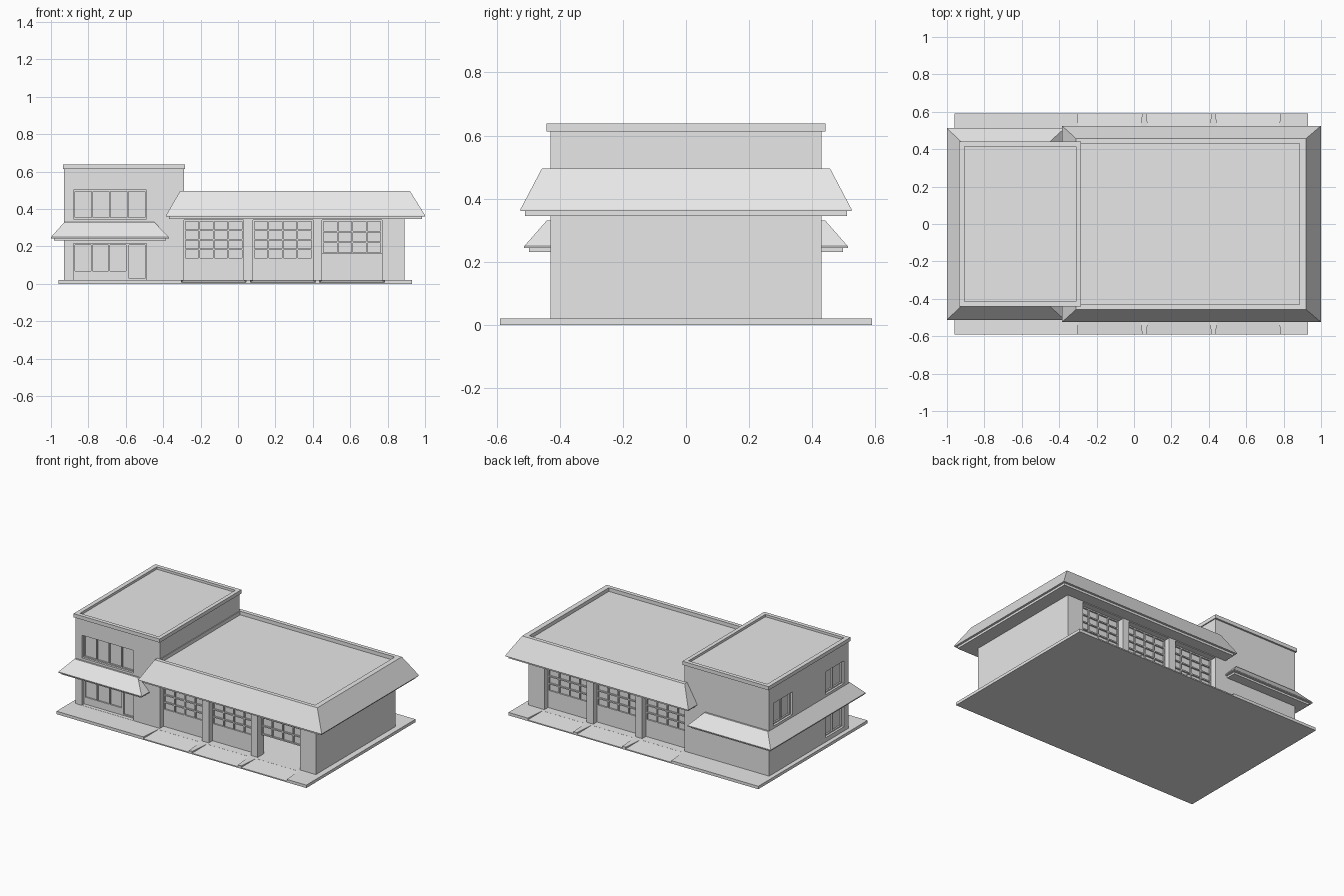
import bpy
import bmesh
from math import radians
from mathutils import Matrix, Vector

cube = bpy.data.objects.get("Cube")
if cube:
    bpy.data.objects.remove(cube, do_unlink=True)

GREY = (0.8, 0.8, 0.8, 1)
mat = bpy.data.materials.new("plain grey")
mat.use_nodes = True
mat.diffuse_color = GREY
mat.node_tree.nodes["Principled BSDF"].inputs["Base Color"].default_value = GREY


def finish(name, bm):
    bmesh.ops.recalc_face_normals(bm, faces=bm.faces)
    mesh = bpy.data.meshes.new(name)
    bm.to_mesh(mesh)
    bm.free()
    mesh.materials.append(mat)
    obj = bpy.data.objects.new(name, mesh)
    bpy.context.scene.collection.objects.link(obj)
    return obj


def add_box(bm, x0, x1, y0, y1, z0, z1):
    size = Matrix.Diagonal((x1 - x0, y1 - y0, z1 - z0, 1))
    mid = Matrix.Translation(((x0 + x1) / 2, (y0 + y1) / 2, (z0 + z1) / 2))
    bmesh.ops.create_cube(bm, size=1, matrix=mid @ size)


def boxes(name, parts):
    bm = bmesh.new()
    for part in parts:
        add_box(bm, *part)
    return finish(name, bm)


def stacked(name, rings):
    """Solid through rectangles given as (x0, x1, half depth, z)."""
    bm = bmesh.new()
    loops = [[bm.verts.new(p) for p in ((a, -y, z), (b, -y, z), (b, y, z), (a, y, z))]
             for a, b, y, z in rings]
    for low, high in zip(loops, loops[1:]):
        for i in range(4):
            j = (i + 1) % 4
            bm.faces.new((low[i], low[j], high[j], high[i]))
    bm.faces.new(loops[0])
    bm.faces.new(loops[-1])
    return finish(name, bm)


def cut(obj, cutter):
    mod = obj.modifiers.new("cut", "BOOLEAN")
    mod.operation = "DIFFERENCE"
    mod.solver = "EXACT"
    mod.object = cutter
    cutter.hide_render = True
    bpy.context.view_layer.update()
    graph = bpy.context.evaluated_depsgraph_get()
    mesh = bpy.data.meshes.new_from_object(obj.evaluated_get(graph))
    obj.modifiers.clear()
    obj.data = mesh
    bpy.data.objects.remove(cutter, do_unlink=True)


def glazing(name, place, angle, w, h, cols, rows, sill=0.0, bar=0.008):
    """Pane with a grid of bars above a solid sill, facing -y before turning."""
    bm = bmesh.new()
    add_box(bm, -w / 2, w / 2, 0, 0.012, 0, h)
    if sill:
        add_box(bm, -w / 2, w / 2, -0.01, 0.002, 0, sill)
    for i in range(cols + 1):
        x = -w / 2 + bar / 2 + (w - bar) * i / cols
        add_box(bm, x - bar / 2, x + bar / 2, -0.01, 0.002, sill, h)
    for i in range(rows + 1):
        z = sill + bar / 2 + (h - sill - bar) * i / rows
        add_box(bm, -w / 2, w / 2, -0.01, 0.002, z - bar / 2, z + bar / 2)
    turn = Matrix.Rotation(radians(angle), 4, "Z")
    bm.transform(Matrix.Translation(Vector(place)) @ turn)
    return finish(name, bm)


FLOOR, WALL = 0.02, 0.43
BAYS = [(-0.29, 0.03), (0.08, 0.40), (0.45, 0.77)]

# Ground slab with a flared ramp in front of every bay
slab = boxes("ground_slab", [(-0.96, 0.93, -0.59, 0.59, 0, FLOOR)])
ramps = bmesh.new()
for x0, x1 in BAYS:
    for s in (-1, 1):
        pts = [(x0, s * 0.45, 0.0195), (x1, s * 0.45, 0.0195),
               (x0, s * 0.45, 0.04), (x1, s * 0.45, 0.04)]
        pts += [(x, s * 0.61, z) for x in (x0 - 0.015, x1 + 0.015) for z in (0.006, 0.04)]
        verts = [ramps.verts.new(p) for p in pts]
        bmesh.ops.convex_hull(ramps, input=verts)
cut(slab, finish("ramp_cutter", ramps))

# Hall walls: solid end, piers between bays, headers over them
THICK = 0.07
walls = [(0.82, 0.89, -WALL, WALL, FLOOR, 0.35)]
for y0, y1 in ((-WALL, THICK - WALL), (WALL - THICK, WALL)):
    walls.append((-0.30, 0.82, y0, y1, 0.34, 0.35))
    for x0, x1 in ((0.03, 0.08), (0.40, 0.45), (0.77, 0.82)):
        walls.append((x0, x1, y0, y1, FLOOR, 0.34))
boxes("hall_walls", walls)

# Sectional bay doors; the last front one is half raised
for i, (x0, x1) in enumerate(BAYS):
    mid, w = (x0 + x1) / 2, x1 - x0
    if i == 2:
        glazing("front_bay_door_raised", (mid, -0.38, 0.16), 0, w, 0.18, 4, 3)
    else:
        glazing(f"front_bay_door_{i + 1}", (mid, -0.38, FLOOR), 0, w, 0.32, 4, 4, 0.11)
    glazing(f"back_bay_door_{i + 1}", (mid, 0.38, FLOOR), 180, w, 0.32, 4, 4, 0.11)

# Hall roof: soffit, sloped skirt and sunken deck
stacked("hall_roof", [
    (-0.37, 0.985, 0.51, 0.345), (-0.37, 0.985, 0.51, 0.36),
    (-0.385, 1.0, 0.525, 0.36), (-0.385, 1.0, 0.525, 0.366),
    (-0.31, 0.92, 0.457, 0.495), (-0.285, 0.885, 0.43, 0.495),
    (-0.285, 0.885, 0.43, 0.47)])

# Tower with recessed openings
tower = boxes("tower_walls", [(-0.93, -0.29, -WALL, WALL, FLOOR, 0.615)])
cut(tower, boxes("opening_cutter", [
    (-0.88, -0.49, -0.5, -0.40, 0.345, 0.50),
    (-0.88, -0.49, -0.5, -0.39, 0.021, 0.215),
    (-1.0, -0.90, 0.18, 0.38, 0.345, 0.50),
    (-1.0, -0.90, -0.38, -0.18, 0.345, 0.50),
    (-1.0, -0.90, -0.38, -0.18, 0.05, 0.215)]))

# Tower windows and entrance
glazing("front_upper_window", (-0.685, -0.405, 0.345), 0, 0.39, 0.155, 4, 1)
glazing("front_lower_window", (-0.735, -0.395, 0.021), 0, 0.29, 0.194, 3, 1, 0.04)
glazing("entrance_door", (-0.54, -0.395, 0.021), 0, 0.10, 0.194, 1, 1)
glazing("side_upper_window_back", (-0.905, 0.28, 0.345), -90, 0.20, 0.155, 2, 1)
glazing("side_upper_window_front", (-0.905, -0.28, 0.345), -90, 0.20, 0.155, 2, 1)
glazing("side_lower_window", (-0.905, -0.28, 0.05), -90, 0.20, 0.165, 2, 1)

# Tower parapet with sunken deck
stacked("tower_parapet", [
    (-0.935, -0.283, 0.442, 0.613), (-0.935, -0.283, 0.442, 0.638),
    (-0.905, -0.31, 0.415, 0.638), (-0.905, -0.31, 0.415, 0.622)])

# Awning wrapping the tower
stacked("tower_awning", [
    (-0.985, -0.385, 0.498, 0.23), (-0.985, -0.385, 0.498, 0.243),
    (-1.0, -0.37, 0.513, 0.243), (-1.0, -0.37, 0.513, 0.249),
    (-0.928, -0.448, 0.442, 0.33)])
